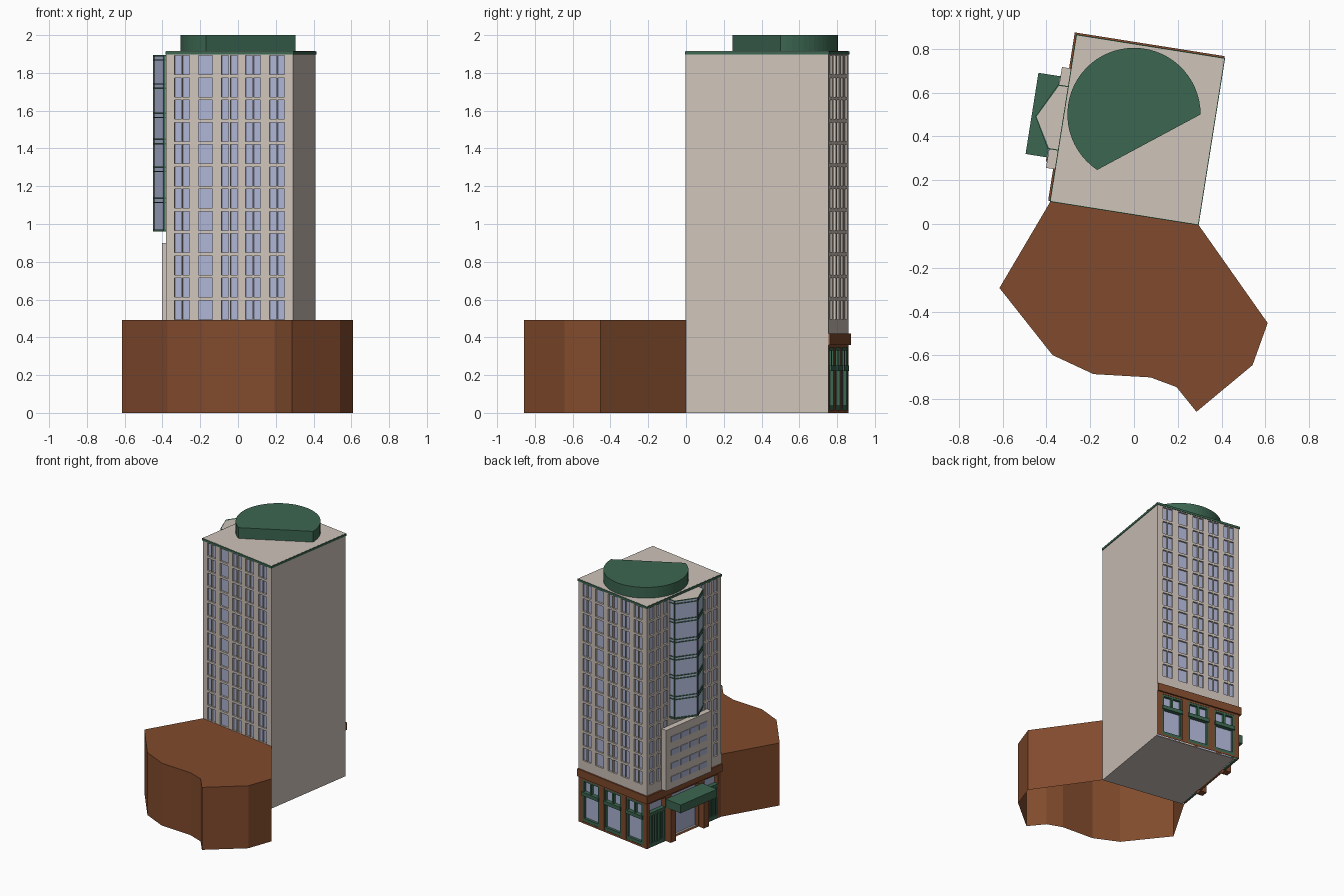
import bpy, bmesh, math
from mathutils import Matrix

if "Cube" in bpy.data.objects:
    bpy.data.objects.remove(bpy.data.objects["Cube"])

W, D = 0.68, 0.765            # tower width and depth
ROOF, BASE = 1.905, 0.42      # tower top, top of the shop level
TURN = Matrix.Translation((-0.38, 0.105, 0)) @ Matrix.Rotation(math.radians(-9), 4, 'Z')


def material(name, rgb):
    m = bpy.data.materials.new(name)
    m.diffuse_color = (*rgb, 1)
    m.use_nodes = True
    m.node_tree.nodes["Principled BSDF"].inputs["Base Color"].default_value = m.diffuse_color
    return m


STONE = material("beige_stone", (0.62, 0.55, 0.49))
BROWN = material("brown_brick", (0.22, 0.07, 0.026))
GREEN = material("green_metal", (0.045, 0.135, 0.083))
GLASS = material("blue_glass", (0.42, 0.46, 0.66))


def finish(name, bm, mats, matrix=TURN):
    me = bpy.data.meshes.new(name)
    bm.to_mesh(me)
    bm.free()
    for m in mats:
        me.materials.append(m)
    ob = bpy.data.objects.new(name, me)
    ob.matrix_world = matrix
    bpy.context.collection.objects.link(ob)
    return ob


def boxes(name, mat, items):
    """One object of boxes (x0, x1, y0, y1, z0, z1) in tower space."""
    bm = bmesh.new()
    for x0, x1, y0, y1, z0, z1 in items:
        m = Matrix.Translation(((x0 + x1) / 2, (y0 + y1) / 2, (z0 + z1) / 2))
        bmesh.ops.create_cube(bm, size=1, matrix=m @ Matrix.Diagonal((x1 - x0, y1 - y0, z1 - z0, 1)))
    return finish(name, bm, [mat])


def prism(name, mats, pts, z0, z1, bottom=True, skip_last=False, matrix=TURN):
    """Upright prism from a counter-clockwise outline; last material goes on the walls."""
    bm = bmesh.new()
    lo = [bm.verts.new((x, y, z0)) for x, y in pts]
    hi = [bm.verts.new((x, y, z1)) for x, y in pts]
    bm.faces.new(hi)
    if bottom:
        bm.faces.new(lo[::-1])
    n = len(pts)
    for i in range(n - skip_last):
        j = (i + 1) % n
        bm.faces.new((lo[i], lo[j], hi[j], hi[i])).material_index = len(mats) - 1
    return finish(name, bm, mats, matrix)


# Each side maps (distance along wall, depth into wall) to tower space
SIDES = {
    "front": (lambda s, d: (s, d), W, False),
    "back": (lambda s, d: (s, D - d), W, True),
    "left": (lambda s, d: (d, s), D, True),
    "right": (lambda s, d: (W - d, s), D, False),
}


def facade(name, side, wall, z0, z1, cols, rows, depth):
    """Flat wall with a recessed pane at every column/row crossing."""
    place, width, flip = SIDES[side]
    ss = sorted({0, width, *[c for p in cols for c in p]})
    zs = sorted({z0, z1, *[c for p in rows for c in p]})
    bm = bmesh.new()

    def quad(corners, mi=0):
        vs = [bm.verts.new((*place(s, d), z)) for s, z, d in corners]
        bm.faces.new(vs[::-1] if flip else vs).material_index = mi

    for a, b in zip(ss, ss[1:]):
        for c, d in zip(zs, zs[1:]):
            ring = [(a, c), (b, c), (b, d), (a, d)]
            hole = (any(p < (a + b) / 2 < q for p, q in cols)
                    and any(p < (c + d) / 2 < q for p, q in rows))
            quad([(s, z, depth if hole else 0) for s, z in ring], int(hole))
            if hole:
                for (s, z), (t, y) in zip(ring, ring[1:] + ring[:1]):
                    quad([(s, z, 0), (t, y, 0), (t, y, depth), (s, z, depth)])
    bmesh.ops.remove_doubles(bm, verts=bm.verts, dist=1e-5)
    return finish(name, bm, [wall, GLASS])


def side_boxes(name, mat, side, items):
    """Boxes given as (s0, s1, out, inward, z0, z1) against one side."""
    place = SIDES[side][0]
    out = []
    for s0, s1, d0, d1, z0, z1 in items:
        (xa, ya), (xb, yb) = place(s0, d0), place(s1, d1)
        out.append((min(xa, xb), max(xa, xb), min(ya, yb), max(ya, yb), z0, z1))
    return boxes(name, mat, out)


# Tower walls
floors = [(0.495 + 0.1178 * k, 0.595 + 0.1178 * k) for k in range(12)]
wide = [(.044, .081), (.087, .125), (.172, .248), (.296, .334), (.344, .382),
        (.425, .463), (.468, .505), (.554, .591), (.597, .634)]
narrow = [(.035, .075), (.10, .135), (.16, .20), (.55, .59), (.625, .66), (.69, .73)]
facade("front_wall", "front", STONE, 0, ROOF, wide, floors, 0.013)
facade("back_wall", "back", STONE, BASE, ROOF, [(W - b, W - a) for a, b in wide], floors, 0.013)
facade("left_wall", "left", STONE, BASE, ROOF, narrow, floors, 0.013)
facade("right_wall", "right", STONE, 0, ROOF, [], [], 0)
boxes("tower_roof_and_floor", STONE, [(0, W, 0, D, 1.90, 1.915), (0.02, W, 0, D - 0.02, 0, 0.005)])

# Green roof edge
e = 0.004
boxes("roof_trim", GREEN, [(-e, W + e, -e, 0, 1.897, 1.914), (-e, W + e, D, D + e, 1.897, 1.914),
                           (-e, 0, -e, D + e, 1.897, 1.914), (W, W + e, -e, D + e, 1.897, 1.914)])

# Rooftop drum: a circle with one slice cut straight
arc = [math.radians(236.4 * i / 40) for i in range(41)]
prism("roof_drum", [GREEN], [(0.304 * math.cos(a), 0.5 + 0.304 * math.sin(a)) for a in arc],
      1.91, 2.0, matrix=Matrix.Identity(4))

# Low annex, open underneath
prism("low_annex", [BROWN],
      [(-.38, .105), (-.614, -.292), (-.372, -.598), (-.185, -.685), (.075, -.70), (.194, -.744),
       (.285, -.857), (.541, -.644), (.61, -.452), (.2916, 0)],
      0, 0.493, bottom=False, skip_last=True, matrix=Matrix.Identity(4))

# Shop level on the back: three brick bays with green frames
bays = [(.04, .205), (.255, .425), (.475, .64)]
facade("back_shop_wall", "back", BROWN, 0, BASE, bays, [(0.015, 0.345)], 0.022)
frames = []
for a, b in bays:
    m = (a + b) / 2
    frames += [(a, a + .014, 0.002, .022, .015, .345), (b - .014, b, 0.002, .022, .015, .345),
               (a, b, 0.002, .022, .015, .04), (a, b, 0.002, .022, .33, .345),
               (a, b, -.010, .022, .222, .250), (m - .008, m + .008, 0.002, .022, .25, .345)]
side_boxes("back_shop_frames", GREEN, "back", frames)

# Shop level on the left: barred panels either side of the entrance
panels = [(.03, .17), (.235, .51), (.575, .735)]
facade("left_shop_wall", "left", BROWN, 0, BASE, panels, [(0.0, 0.345)], 0.035)
bars = []
for a, b in (panels[0], panels[2]):
    bars += [(a, b, 0.002, .035, .245, .27), (a, b, 0.002, .035, 0, .03)]
    bars += [(a + (b - a) * i / 6 - .006, a + (b - a) * i / 6 + .006, .004, .035, 0, .26) for i in range(7)]
bars += [(.235, .51, .01, .035, .235, .26)]
side_boxes("left_shop_bars", GREEN, "left", bars)
side_boxes("entrance_columns", BROWN, "left", [(.175, .23, -.05, 0, 0, .265), (.515, .57, -.05, 0, 0, .265)])
side_boxes("entrance_canopy", GREEN, "left", [(.194, .569, -.147, 0, .265, .33)])

# Brick band above the shops
boxes("brick_band", BROWN, [(-.012, W, D, D + .012, .36, .42), (-.012, 0, 0, D + .012, .36, .42)])

# Projecting block on the left with four rows of windows
boxes("left_block", STONE, [(-.045, 0, .146, .612, .42, .90)])
boxes("left_block_windows", GLASS,
      [(-.049, -.044, .195 + .095 * i, .275 + .095 * i, z, z + .045)
       for i in range(4) for z in (.475, .58, .685, .79)])

# Pointed glass bay with green rails and corner posts
bay = [(0, .525), (-.045, .525), (-.124, .37), (-.046, .2375), (0, .2375)]
prism("glass_bay", [STONE, GLASS], bay, 0.96, 1.895)


def bay_rail(name, z0, z1):
    o = 0.005
    prism(name, [GREEN], [(0, .525 + o), (-.045 - o, .525 + o), (-.124 - o, .37),
                          (-.046 - o, .2375 - o), (0, .2375 - o)], z0, z1)


for i, z in enumerate((1.88, 1.73, 1.575, 1.437, 1.289, 1.125)):
    bay_rail(f"bay_upper_rail_{i}", z + .008, z + .015)
    bay_rail(f"bay_lower_rail_{i}", z - .015, z - .008)
bay_rail("bay_bottom_rail", 0.96, 0.972)
boxes("bay_posts", GREEN, [(x - .005, x + .005, y - .005, y + .005, .96, 1.892) for x, y in bay[1:4]])
